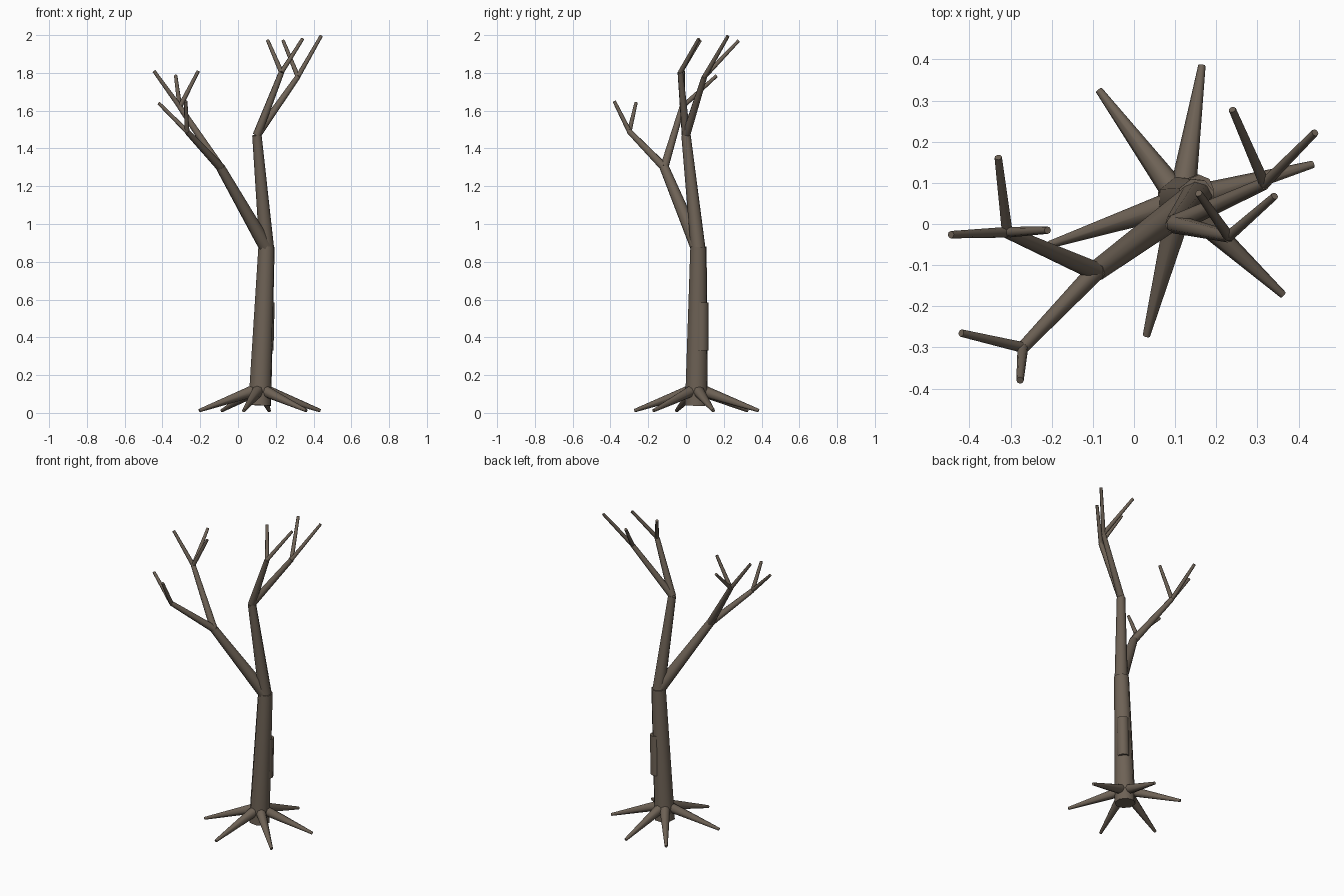
import bpy, bmesh
from mathutils import Vector

if "Cube" in bpy.data.objects:
    bpy.data.objects.remove(bpy.data.objects["Cube"])

bark = bpy.data.materials.new("bark brown")
bark.diffuse_color = (0.155, 0.122, 0.092, 1)
bark.use_nodes = True
bark.node_tree.nodes["Principled BSDF"].inputs["Base Color"].default_value = bark.diffuse_color


def limb(name, a, b, r1, r2, sides=8):
    """Tapered limb running from point a to point b."""
    a, b = Vector(a), Vector(b)
    d = b - a
    bm = bmesh.new()
    bmesh.ops.create_cone(bm, cap_ends=True, segments=sides,
                          radius1=r1, radius2=r2, depth=d.length)
    rot = d.to_track_quat('Z', 'Y')
    for v in bm.verts:
        v.co = rot @ v.co + (a + b) / 2
    me = bpy.data.meshes.new(name)
    bm.to_mesh(me)
    bm.free()
    me.materials.append(bark)
    ob = bpy.data.objects.new(name, me)
    bpy.context.collection.objects.link(ob)
    bpy.context.view_layer.objects.active = ob
    for o in bpy.context.selected_objects:
        o.select_set(False)
    ob.select_set(True)
    bpy.ops.object.shade_smooth_by_angle(angle=1.0)
    return ob


# Trunk and the bark ridge on its right rear side
base, crown = (0.115, 0.055, 0.04), (0.151, 0.066, 0.88)
limb("trunk", base, crown, 0.063, 0.045)
limb("bark_ridge", (0.152, 0.084, 0.33), (0.158, 0.084, 0.585), 0.036, 0.036)

# Roots spreading from the foot of the trunk
root_tips = [(0.435, 0.145), (0.165, 0.385), (-0.085, 0.325),
             (-0.205, -0.05), (0.03, -0.272), (0.362, -0.172)]
for i, (x, y) in enumerate(root_tips):
    out = (Vector((x, y, 0)) - Vector((0.115, 0.055, 0))).normalized()
    start = Vector((0.115, 0.055, 0.115)) + out * 0.04
    limb(f"root_{i + 1}", start, (x, y, 0.012), 0.031, 0.009)

# Two main boughs, each with two branches that end in twigs
boughs = [
    ("left", (-0.093, -0.115, 1.30), [
        ((-0.27, -0.30, 1.49), [(-0.42, -0.265, 1.64), (-0.277, -0.38, 1.65)]),
        ((-0.308, -0.02, 1.62), [(-0.445, -0.026, 1.81), (-0.21, -0.015, 1.81),
                                 (-0.33, 0.162, 1.785)])]),
    ("right", (0.10, 0.0, 1.47), [
        ((0.23, -0.03, 1.803), [(0.157, 0.075, 1.972), (0.342, 0.068, 1.98)]),
        ((0.317, 0.098, 1.78), [(0.239, 0.278, 1.97), (0.44, 0.222, 1.995)])]),
]
for side, fork, branches in boughs:
    limb(f"{side}_bough", (0.152, 0.064, 0.872), fork, 0.039, 0.025)
    for i, (end, twigs) in enumerate(branches):
        limb(f"{side}_branch_{i + 1}", fork, end, 0.023, 0.015)
        for j, tip in enumerate(twigs):
            limb(f"{side}_twig_{i + 1}_{j + 1}", end, tip, 0.013, 0.009)
